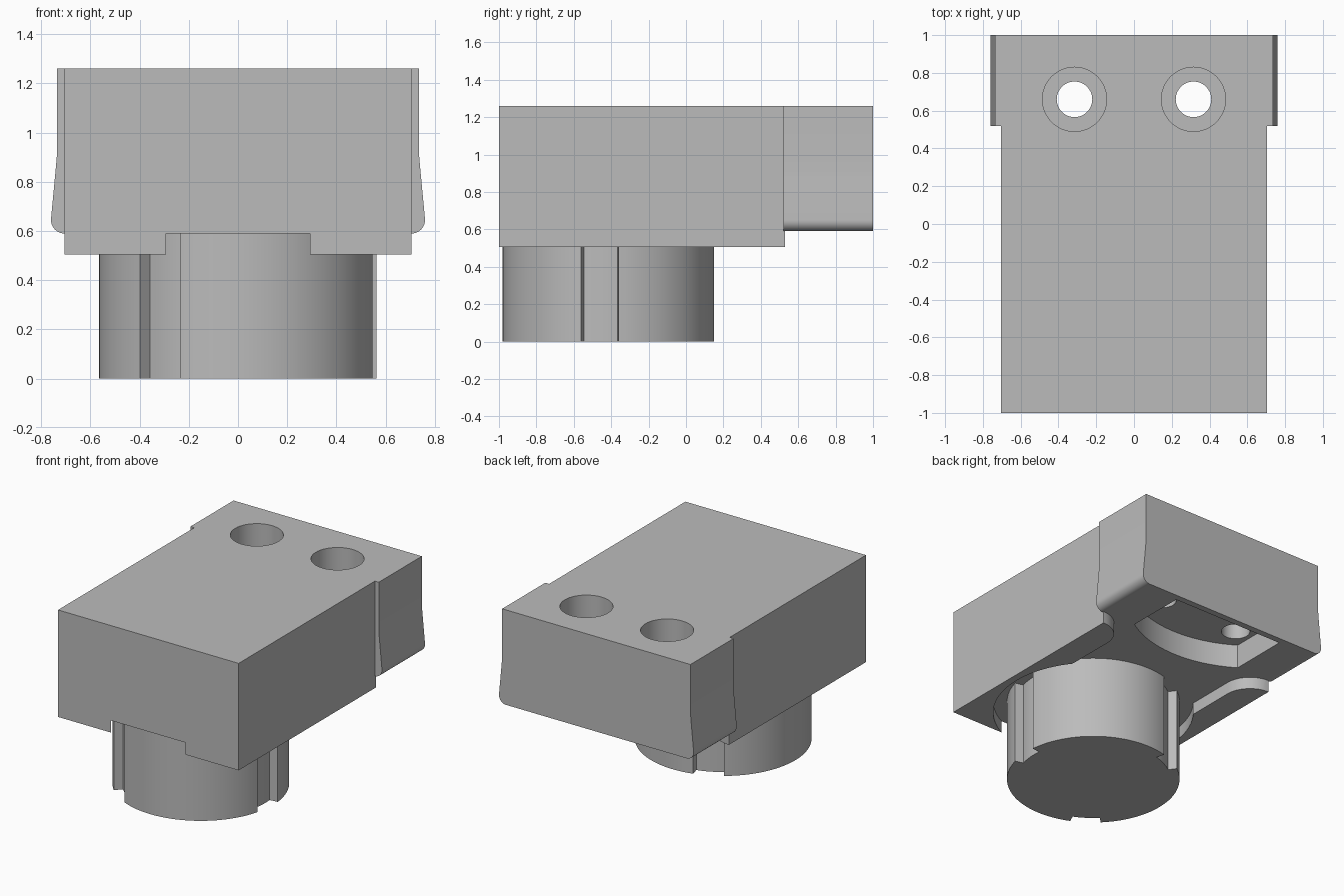
import bpy, bmesh
from math import sin, cos, atan2, radians, pi
from mathutils import Vector

if "Cube" in bpy.data.objects:
    bpy.data.objects.remove(bpy.data.objects["Cube"], do_unlink=True)

grey = bpy.data.materials.new("plain grey")
grey.use_nodes = True
colour = (0.5, 0.5, 0.5, 1)
grey.diffuse_color = colour
grey.node_tree.nodes["Principled BSDF"].inputs["Base Color"].default_value = colour


def arc(cx, cy, r, start, end, steps):
    """Points along an arc, angles in radians."""
    angles = [start + (end - start) * i / steps for i in range(steps + 1)]
    return [(cx + r * cos(a), cy + r * sin(a)) for a in angles]


def prism(name, outline, low, high, axis="z"):
    """Extrude an outline along z (points x, y) or along y (points x, z)."""
    place = (lambda p: (p[0], p[1], low)) if axis == "z" else (lambda p: (p[0], low, p[1]))
    step = Vector((0, 0, high - low) if axis == "z" else (0, high - low, 0))
    bm = bmesh.new()
    face = bm.faces.new([bm.verts.new(place(p)) for p in outline])
    grown = bmesh.ops.extrude_face_region(bm, geom=[face], use_keep_orig=True)
    moved = [g for g in grown["geom"] if isinstance(g, bmesh.types.BMVert)]
    bmesh.ops.translate(bm, verts=moved, vec=step)
    bmesh.ops.recalc_face_normals(bm, faces=bm.faces)
    mesh = bpy.data.meshes.new(name)
    bm.to_mesh(mesh)
    bm.free()
    mesh.materials.append(grey)
    obj = bpy.data.objects.new(name, mesh)
    bpy.context.collection.objects.link(obj)
    return obj


def select(obj):
    bpy.ops.object.select_all(action="DESELECT")
    obj.select_set(True)
    bpy.context.view_layer.objects.active = obj


def combine(target, tool, operation):
    """Apply a boolean and remove the helper."""
    tool.hide_render = True
    mod = target.modifiers.new(tool.name, "BOOLEAN")
    mod.operation, mod.solver, mod.object = operation, "EXACT", tool
    select(target)
    bpy.ops.object.modifier_apply(modifier=mod.name)
    bpy.data.objects.remove(tool, do_unlink=True)


def mirrored(points, side):
    return [(side * x, y) for x, y in points]


HALF, UNDER, TOP = 0.705, 0.59, 1.26
PLUG_Y = -0.415

# Main block
body = prism("housing_body", [(-HALF, -1), (HALF, -1), (HALF, 1), (-HALF, 1)], UNDER, TOP)

# Underside pads: round clearance for the plug, rounded rear corner
pad = arc(0, PLUG_Y, 0.655, atan2(-0.585, 0.292), radians(38), 28)
pad[0] = (0.292, -1)
pad += arc(HALF, 0.34, 0.19, pi, pi / 2, 12) + [(HALF, -1)]

# Flared rear side flange with a rounded lower edge
flange = [(0.68, TOP), (0.735, TOP), (0.735, 0.92), (0.739, 0.87)]
flange += arc(0.705, 0.645, 0.055, 0.08, -pi / 2, 10) + [(0.68, UNDER)]

for side in (1, -1):
    combine(body, prism("side_pad", mirrored(pad, side), 0.505, 0.62), "UNION")
    combine(body, prism("side_flange", mirrored(flange, side), 0.52, 1, "y"), "UNION")

# Rear pocket underneath, with a bowed front wall
bow = 0.81
span = 0.44 / bow
pocket = arc(0, 0.40 + bow, bow, -pi / 2 - span * 1.06, -pi / 2 + span * 1.06, 24)
pocket += [(0.44, 0.955), (-0.44, 0.955)]
combine(body, prism("pocket_cutter", pocket, 0.4, 0.76), "DIFFERENCE")

# Counterbored screw holes
for x in (-0.315, 0.315):
    for radius, low in ((0.17, 0.87), (0.094, 0.6)):
        ring = arc(x, 0.66, radius, 0, 2 * pi, 48)[:-1]
        combine(body, prism("hole_cutter", ring, low, 1.4), "DIFFERENCE")

# Round plug with three evenly spaced key slots
outline = []
for k in range(3):
    a = radians(-14.9 + 120 * k)
    slot_end = a + radians(20.4)
    outline += arc(0, PLUG_Y, 0.506, a, slot_end, 6)
    outline += arc(0, PLUG_Y, 0.565, slot_end, a + radians(120), 30)
plug = prism("keyed_plug", outline, 0, 0.6)

for obj in (body, plug):
    select(obj)
    bpy.ops.object.shade_smooth_by_angle(angle=radians(20))
